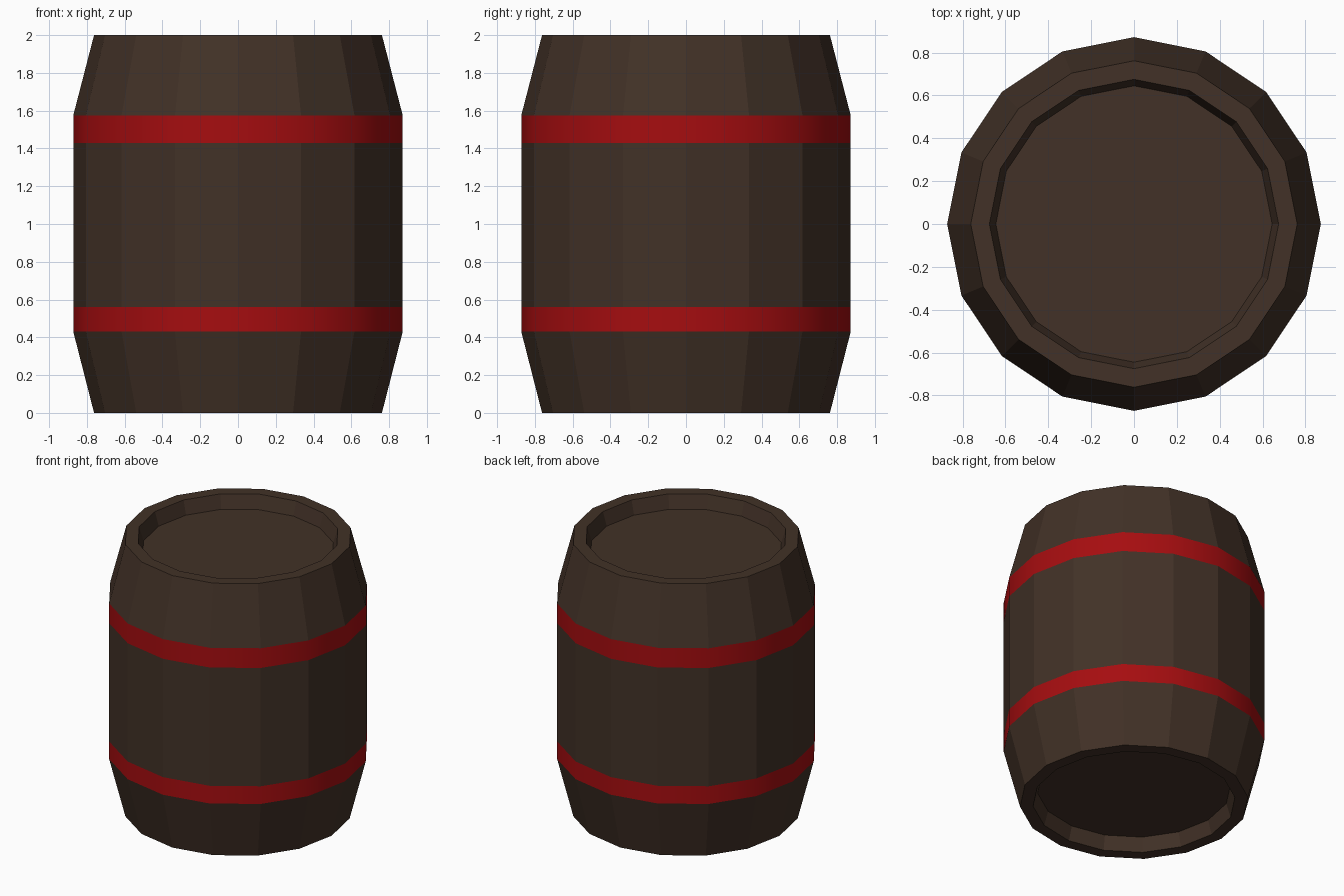
import bpy, bmesh, math

if "Cube" in bpy.data.objects:
    bpy.data.objects.remove(bpy.data.objects["Cube"])

SIDES = 16


def material(name, rgb):
    m = bpy.data.materials.new(name)
    m.diffuse_color = (*rgb, 1)
    m.use_nodes = True
    m.node_tree.nodes["Principled BSDF"].inputs["Base Color"].default_value = m.diffuse_color
    return m


wood = material("dark wood", (0.054, 0.031, 0.020))
red = material("red hoop paint", (0.38, 0.004, 0.005))

# Half profile (radius, height): bottom recess, bulging wall, top recess
profile = [(0.645, 0.10), (0.675, 0.0), (0.762, 0.0), (0.872, 0.43),
           (0.872, 0.56), (0.872, 1.43), (0.872, 1.575), (0.762, 2.0),
           (0.675, 2.0), (0.645, 1.90)]
hoop_bands = {3, 5}  # profile segments, set below by height

bm = bmesh.new()
rings = [[bm.verts.new((r * math.cos(2 * math.pi * i / SIDES),
                        r * math.sin(2 * math.pi * i / SIDES), z))
          for i in range(SIDES)] for r, z in profile]

# Staves, rims and flush painted hoops
for (r0, z0), lower, upper in zip(profile, rings, rings[1:]):
    is_hoop = z0 in (0.43, 1.43)
    for i in range(SIDES):
        j = (i + 1) % SIDES
        f = bm.faces.new((lower[i], lower[j], upper[j], upper[i]))
        f.material_index = int(is_hoop)
        f.smooth = is_hoop

# Recessed bottom and lid
bm.faces.new(list(reversed(rings[0])))
bm.faces.new(rings[-1])
bmesh.ops.recalc_face_normals(bm, faces=bm.faces[:])

# Split the hoop edges so the hoops shade round while the staves stay flat
hoop_edges = [e for e in bm.edges
              if len({f.material_index for f in e.link_faces}) == 2]
for e in hoop_edges:
    e.smooth = False

mesh = bpy.data.meshes.new("barrel")
bm.to_mesh(mesh)
bm.free()
mesh.materials.append(wood)
mesh.materials.append(red)
barrel = bpy.data.objects.new("barrel", mesh)
bpy.context.collection.objects.link(barrel)
